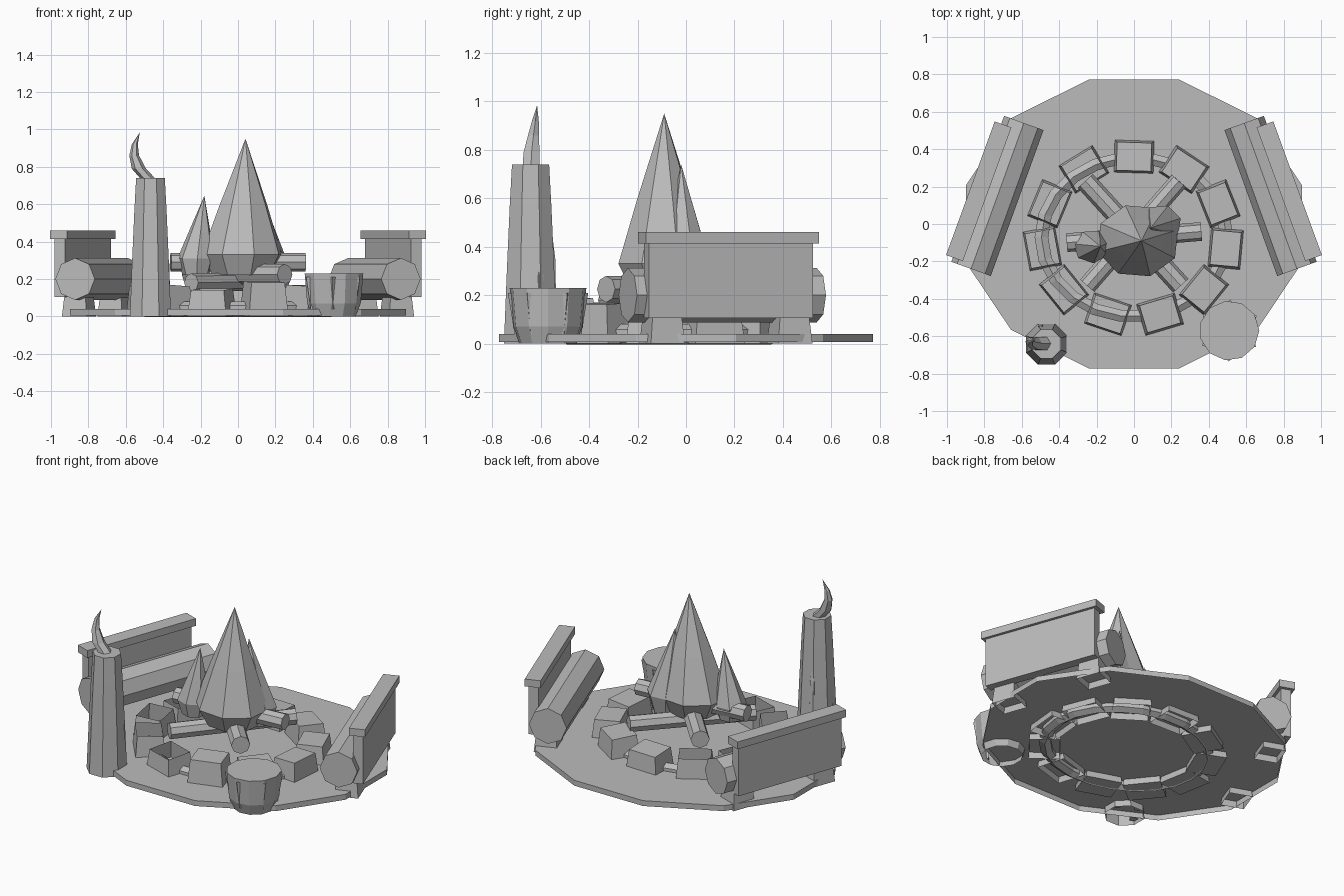
import bpy, bmesh, random
from math import sin, cos, pi, radians
from mathutils import Vector, Matrix

cube = bpy.data.objects.get("Cube")
if cube:
    bpy.data.objects.remove(cube, do_unlink=True)
random.seed(4)

grey = bpy.data.materials.new("plain grey")
grey.use_nodes = True
GREY = (0.5, 0.5, 0.5, 1)
grey.diffuse_color = GREY
grey.node_tree.nodes["Principled BSDF"].inputs["Base Color"].default_value = GREY


def finish(name, bm, hollow=False):
    """Make the object; a hollow one loses its underside."""
    bmesh.ops.recalc_face_normals(bm, faces=bm.faces)
    if hollow:
        under = [f for f in bm.faces if f.normal.z < -0.9]
        bmesh.ops.delete(bm, geom=under, context="FACES_ONLY")
    mesh = bpy.data.meshes.new(name)
    bm.to_mesh(mesh)
    bm.free()
    mesh.materials.append(grey)
    obj = bpy.data.objects.new(name, mesh)
    bpy.context.collection.objects.link(obj)
    return obj


def stack(name, rings, sides, turn=0.0, squash=1.0, hollow=False):
    """Solid through level rings (x, y, z, radius); radius 0 makes a tip."""
    bm = bmesh.new()
    loops = []
    for x, y, z, r in rings:
        count = sides if r else 1
        loops.append([bm.verts.new((x + r * cos(turn + 2 * pi * i / sides),
                                    y + r * squash * sin(turn + 2 * pi * i / sides), z))
                      for i in range(count)])
    for low, high in zip(loops, loops[1:]):
        for i in range(sides):
            j = (i + 1) % sides
            if len(high) == 1:
                bm.faces.new((low[i], low[j], high[0]))
            else:
                bm.faces.new((low[i], low[j], high[j], high[i]))
    bm.faces.new(loops[0])
    if len(loops[-1]) > 1:
        bm.faces.new(loops[-1])
    return finish(name, bm, hollow)


def block(name, centre, size, angle=0.0, taper=1.0, tilt=0.0, hollow=False):
    """Box whose upper face is scaled by taper."""
    bm = bmesh.new()
    bmesh.ops.create_cube(bm, size=1)
    for v in bm.verts:
        k = taper if v.co.z > 0 else 1
        v.co = Vector((v.co.x * size[0] * k, v.co.y * size[1] * k, v.co.z * size[2]))
        if v.co.z > 0:
            v.co.z += tilt * v.co.x
    bm.transform(Matrix.Translation(centre) @ Matrix.Rotation(angle, 4, "Z"))
    return finish(name, bm, hollow)


def log(name, start, end, radius, sides=8):
    a, b = Vector(start), Vector(end)
    bm = bmesh.new()
    bmesh.ops.create_cone(bm, cap_ends=True, segments=sides, radius1=radius,
                          radius2=radius, depth=(b - a).length)
    turn = (b - a).to_track_quat("Z", "Y").to_matrix().to_4x4()
    bm.transform(Matrix.Translation((a + b) / 2) @ turn)
    return finish(name, bm)


def hoop(name, centre, radius, squash, thick, around, sides):
    """Low ring with a round section."""
    bm = bmesh.new()
    grid = []
    for i in range(around):
        a = 2 * pi * i / around
        row = []
        for j in range(sides):
            t = 2 * pi * (j + 0.5) / sides
            r = radius + thick * cos(t)
            row.append(bm.verts.new((centre[0] + r * cos(a), centre[1] + r * squash * sin(a),
                                     centre[2] + thick * sin(t))))
        grid.append(row)
    for i in range(around):
        here, there = grid[i], grid[(i + 1) % around]
        for j in range(sides):
            k = (j + 1) % sides
            bm.faces.new((here[j], there[j], there[k], here[k]))
    return finish(name, bm)


# Ground shell and the ring that joins the stones
SQUASH = 0.86
stack("ground", [(0, 0, 0.006, 0.93), (0, 0, 0.04, 0.93)], 12, pi / 12, SQUASH, True)
hoop("stone_ring", (0, -0.07, 0.038), 0.495, SQUASH, 0.042, 22, 6)

# Circle of stones, clockwise from the back
HEIGHTS = (0.15, 0.16, 0.15, 0.15, 0.165, 0.185, 0.145, 0.165, 0.16, 0.15, 0.16)
for i, h in enumerate(HEIGHTS):
    a = pi / 2 - 2 * pi * i / 11
    x, y = 0.495 * cos(a), -0.07 + 0.43 * sin(a)
    block("stone_%d" % (i + 1), (x, y, h / 2), (0.18, 0.22, h),
          a + random.uniform(-0.06, 0.06), 0.84, random.uniform(-0.08, 0.08), True)

# Crossed firewood
log("firewood_1", (-0.26, 0.23, 0.225), (0.25, -0.33, 0.225), 0.055)
log("firewood_2", (0.24, 0.23, 0.19), (-0.25, -0.33, 0.18), 0.05)
log("firewood_3", (-0.36, -0.1, 0.29), (0.36, -0.04, 0.29), 0.05)

# Flames: name, base, tip, widest radius, height of widest ring, sides, depth
for name, base, tip, r, wide, sides, depth in (
        ("main_flame", (0.02, -0.09), (0.04, -0.09, 0.95), 0.225, 0.33, 8, 0.88),
        ("right_flame", (-0.225, -0.12), (-0.18, -0.12, 0.645), 0.1, 0.31, 7, 0.9),
        ("left_flame", (0.14, 0.0), (0.09, -0.02, 0.74), 0.115, 0.33, 7, 0.9)):
    mid = [(b + 0.45 * (t - b)) for b, t in zip(base, tip)]
    stack(name, [(*base, 0.22, r * 0.72), (*base, wide, r),
                 (*mid, wide + 0.42 * (tip[2] - wide), r * 0.6), (*tip, 0)],
          sides, 0.3, depth)

# Benches: log seat, back board, cap rail and two feet, on both sides
run = Vector((0.34, -0.94))
for side, s in (("left", 1), ("right", -1)):
    def at(x, y, z):
        return (s * x, y, z)
    ang = s * radians(20)
    log(side + "_bench_seat", at(0.73 - 0.415 * run.x, 0.15 - 0.415 * run.y, 0.2),
        at(0.73 + 0.415 * run.x, 0.15 + 0.415 * run.y, 0.2), 0.112)
    block(side + "_bench_back", at(0.83, 0.175, 0.265), (0.06, 0.72, 0.32), ang)
    block(side + "_bench_cap", at(0.83, 0.175, 0.437), (0.095, 0.76, 0.046), ang)
    for k in (-0.28, 0.28):
        block(side + "_bench_foot", at(0.755 + k * run.x, 0.165 + k * run.y, 0.075),
              (0.14, 0.15, 0.15), ang, 0.8, hollow=True)

# Candle with curled flame and wax drips
CX, CY = -0.468, -0.642
stack("candle", [(CX, CY, 0, 0.119), (CX, CY, 0.3, 0.106),
                 (CX, CY, 0.57, 0.093), (CX, CY, 0.74, 0.083)], 8, pi / 8, hollow=True)
stack("candle_flame", [(-0.48, -0.64, 0.735, 0.04), (-0.53, -0.638, 0.79, 0.038),
                       (-0.555, -0.63, 0.86, 0.026), (-0.552, -0.622, 0.92, 0.016),
                       (-0.525, -0.615, 0.985, 0)], 6)
for a, h in ((0.4, 0.4), (1.9, 0.5), (3.4, 0.35)):
    x, y = CX + 0.088 * cos(a), CY + 0.088 * sin(a)
    stack("wax_drip", [(x, y, 0.02, 0.026), (x, y, h * 0.7, 0.02), (x, y, h, 0)], 5)

# Stump with strips of bark
SX, SY = 0.51, -0.57
stack("stump", [(SX, SY, 0, 0.12), (SX, SY, 0.07, 0.146), (SX, SY, 0.23, 0.16)], 11,
      hollow=True)
for i in range(6):
    a = 2 * pi * i / 6 + 0.5
    x, y = SX + 0.15 * cos(a), SY + 0.15 * sin(a)
    stack("bark_strip", [(x - 0.02 * cos(a), y - 0.02 * sin(a), 0.04, 0.008),
                         (x, y, 0.21, 0.016)], 4, a)
